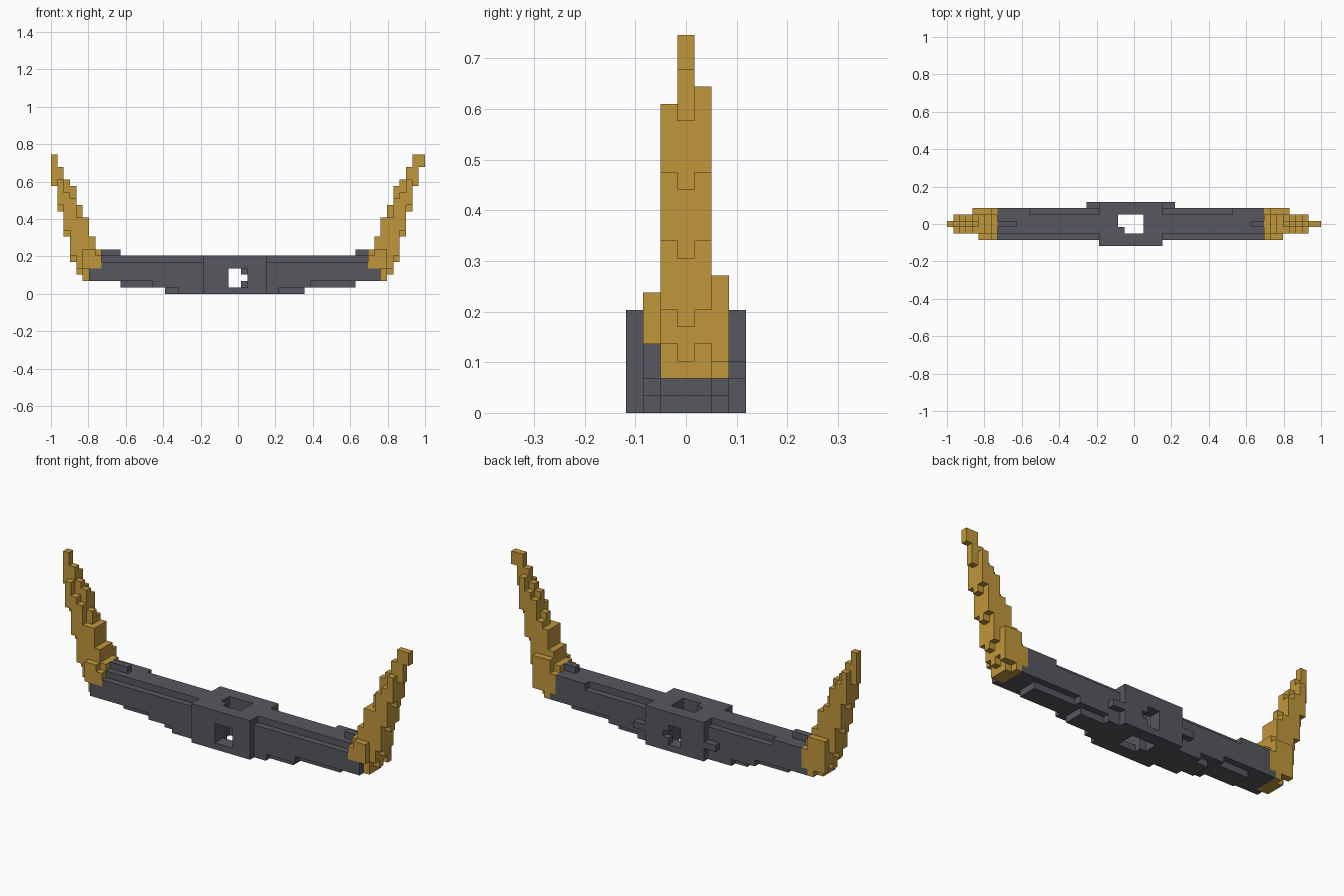
import bpy, bmesh
from mathutils import Vector

if "Cube" in bpy.data.objects:
    bpy.data.objects.remove(bpy.data.objects["Cube"])

U = 2 / 59                       # block size
ORIGIN = Vector((29.5, 3.5, 0))  # grid centre on the ground


def material(name, rgb):
    m = bpy.data.materials.new(name)
    m.use_nodes = True
    m.diffuse_color = (*rgb, 1)
    m.node_tree.nodes["Principled BSDF"].inputs["Base Color"].default_value = (*rgb, 1)
    return m


grey = material("dark grey", (0.095, 0.098, 0.113))
gold = material("gold", (0.53, 0.31, 0.045))


def box(x0, x1, y0, y1, z0, z1):
    """Set of unit blocks filling a range."""
    return {(x, y, z) for x in range(x0, x1)
            for y in range(y0, y1) for z in range(z0, z1)}


def build(name, cells, solid, mat):
    """Outer skin of a block set, with coplanar faces merged."""
    bm = bmesh.new()
    for c in cells:
        for axis in range(3):
            for side in (0, 1):
                n = list(c)
                n[axis] += 2 * side - 1
                if tuple(n) in solid:
                    continue
                a, b = (axis + 1) % 3, (axis + 2) % 3
                quad = []
                for da, db in ((0, 0), (1, 0), (1, 1), (0, 1)):
                    p = Vector(c)
                    p[axis] += side
                    p[a] += da
                    p[b] += db
                    quad.append(bm.verts.new((p - ORIGIN) * U))
                bm.faces.new(quad if side else quad[::-1])
    bmesh.ops.remove_doubles(bm, verts=bm.verts, dist=U / 10)
    bmesh.ops.dissolve_limit(bm, angle_limit=0.01, verts=bm.verts, edges=bm.edges)
    me = bpy.data.meshes.new(name)
    bm.to_mesh(me)
    bm.free()
    me.materials.append(mat)
    ob = bpy.data.objects.new(name, me)
    bpy.context.collection.objects.link(ob)


# Crossbar: main bar, narrower top layer, stepped underside
bar = box(6, 52, 1, 6, 2, 5) | box(7, 51, 2, 5, 5, 6)
bar |= box(7, 13, 5, 6, 5, 6) | box(45, 51, 5, 6, 5, 6)
bar |= box(11, 48, 2, 5, 1, 2) | box(16, 41, 1, 6, 1, 2)
bar |= box(18, 40, 2, 5, 0, 1) | box(20, 36, 1, 6, 0, 1)
# Top ridges at the ends
bar |= box(8, 11, 3, 4, 6, 7) | box(48, 51, 3, 4, 6, 7)

# Centre block with nubs on the back
block = box(24, 34, 0, 7, 0, 6) | box(22, 36, 6, 7, 2, 3)

# Vertical and front-to-back openings
shaft = box(27, 31, 2, 5, 0, 6) - box(27, 28, 2, 3, 0, 6)
window = box(28, 31, 0, 7, 1, 4) - box(30, 31, 6, 7, 1, 2) - box(30, 31, 6, 7, 3, 4)
block -= shaft | window
bar -= box(24, 34, 0, 7, 0, 6)

# Horn: rising columns (x, bottom, top) with side rows set lower
horn = set()
columns = ((57, 17, 22), (56, 13, 20), (55, 9, 18), (54, 5, 17),
           (53, 3, 14), (52, 2, 12), (51, 2, 9), (50, 4, 7))
for x, low, high in columns:
    horn |= box(x, x + 1, 3, 4, low, high)
    if x < 57:
        lift = 1 if x > 52 else 0
        horn |= box(x, x + 1, 2, 3, low + lift, high - 2 * lift)
        horn |= box(x, x + 1, 4, 5, low + lift, high - lift)
# Flared outer rows at the root
horn |= box(51, 53, 1, 2, 4, 7) | box(50, 51, 1, 2, 4, 6)
horn |= box(51, 54, 5, 6, 3, 8) | box(50, 51, 5, 6, 3, 6)
horn |= box(51, 52, 5, 6, 2, 3)

right_horn = {(57 - x, y, z) for x, y, z in horn}
left_horn = horn | box(57, 59, 3, 4, 20, 22)

bar -= left_horn | right_horn
solid = bar | block | left_horn | right_horn
build("crossbar", bar, solid, grey)
build("centre_block", block, solid, grey)
build("left_horn", left_horn, solid, gold)
build("right_horn", right_horn, solid, gold)
